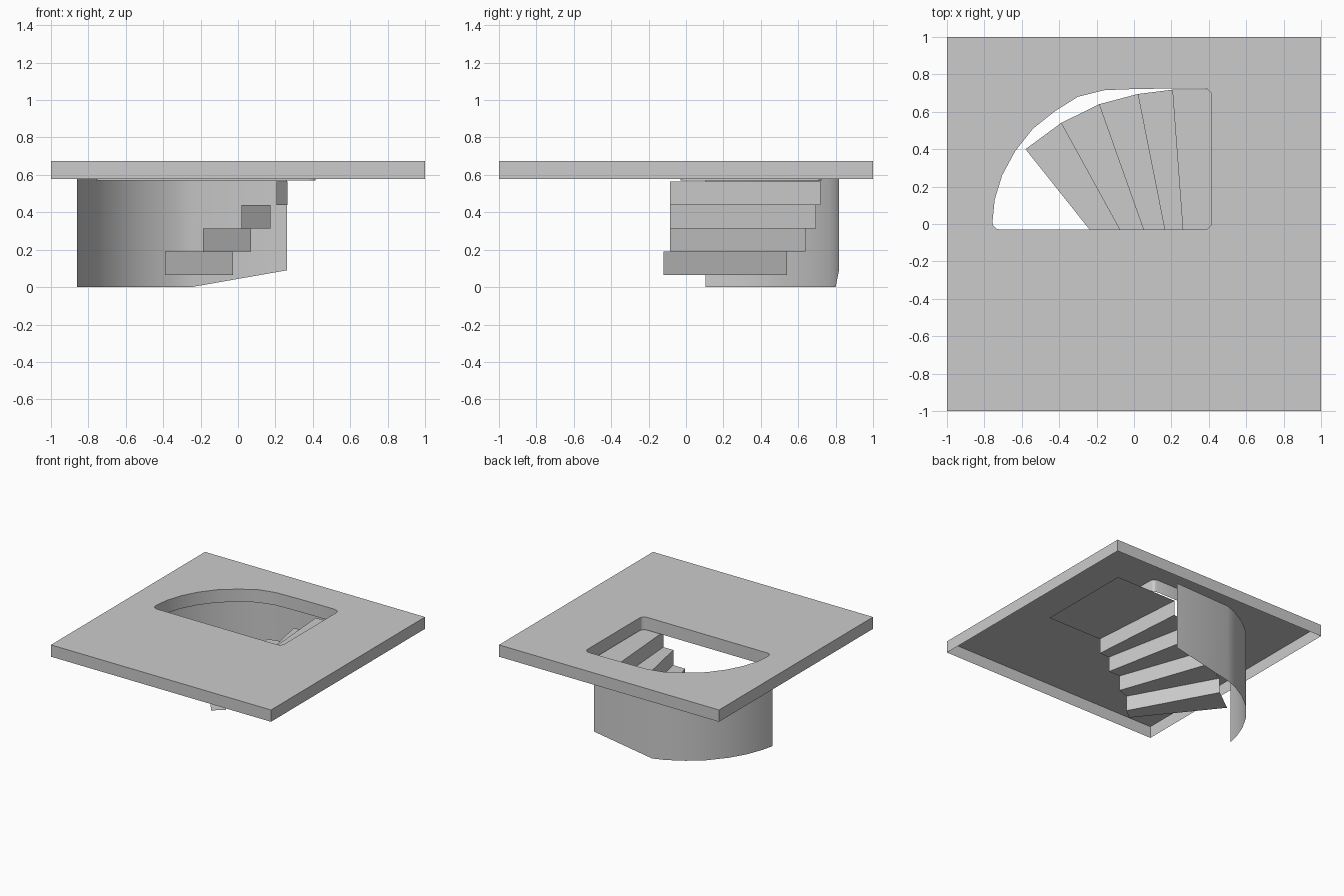
import bpy, bmesh, math
from mathutils import Vector

cube = bpy.data.objects.get("Cube")
if cube:
    bpy.data.objects.remove(cube, do_unlink=True)

gray = bpy.data.materials.new("plain_gray")
gray.use_nodes = True
gray.diffuse_color = (0.6, 0.6, 0.6, 1)
gray.node_tree.nodes["Principled BSDF"].inputs["Base Color"].default_value = (0.6, 0.6, 0.6, 1)


def finish(name, bm, smooth=False):
    mesh = bpy.data.meshes.new(name)
    bm.to_mesh(mesh)
    bm.free()
    mesh.materials.append(gray)
    obj = bpy.data.objects.new(name, mesh)
    bpy.context.collection.objects.link(obj)
    if smooth:
        bpy.ops.object.select_all(action='DESELECT')
        obj.select_set(True)
        bpy.context.view_layer.objects.active = obj
        bpy.ops.object.shade_smooth_by_angle(angle=math.radians(30))
    return obj


def ring(bm, points, z):
    return [bm.verts.new((x, y, z)) for x, y in points]


def skirt(bm, top, bottom, closed=True):
    """Join two rows of vertices with upright faces."""
    n = len(top)
    for i in range(n if closed else n - 1):
        j = (i + 1) % n
        bm.faces.new((bottom[i], bottom[j], top[j], top[i]))


def fillet(corner, radius, start):
    """Quarter-round points, counterclockwise from the start angle."""
    return [(corner[0] + radius * math.cos(math.radians(start + a)),
             corner[1] + radius * math.sin(math.radians(start + a)))
            for a in (0, 30, 60, 90)]


TOP, UNDER, RIM = 0.675, 0.578, 0.57

# Floor: thin top sheet with a stair opening, outer edges and opening edges
square = [(-1, -1), (1, -1), (1, 1), (-1, 1)]
opening = (fillet((0.375, 0.01), 0.04, -90) + fillet((0.375, 0.685), 0.04, 0)
           + [(0.2, 0.725), (-0.05, 0.72), (-0.16, 0.715), (-0.30, 0.68),
              (-0.42, 0.605), (-0.54, 0.51), (-0.635, 0.39), (-0.705, 0.26),
              (-0.745, 0.13)]
           + fillet((-0.717, 0.01), 0.04, 180))
bm = bmesh.new()
outer = ring(bm, square, TOP)
inner = ring(bm, opening, TOP)
edges = []
for loop in (outer, inner):
    edges += [bm.edges.new((loop[i - 1], loop[i])) for i in range(len(loop))]
bmesh.ops.triangle_fill(bm, use_beauty=True, use_dissolve=False, edges=edges, normal=Vector((0, 0, 1)))
skirt(bm, outer, ring(bm, square, UNDER))
low = ring(bm, opening, RIM)
skirt(bm, inner[::-1], low[::-1])
finish("floor_slab", bm, smooth=True)

# Winding stairs: each line is one step edge, from outer end to inner end
lines = [((-0.58, 0.40), (-0.11, -0.19)),
         ((-0.39, 0.54), (-0.027, -0.12)),
         ((-0.187, 0.64), (0.07, -0.085)),
         ((0.02, 0.695), (0.175, -0.085)),
         ((0.205, 0.718), (0.265, -0.085)),
         ((0.76, 0.718), (0.76, -0.085))]
BASE, RISE = 0.065, 0.1247
for i in range(len(lines) - 1):
    z = BASE + RISE * i
    bm = bmesh.new()
    front, back = ring(bm, lines[i], z), ring(bm, lines[i + 1], z)
    bm.faces.new((front[0], front[1], back[1], back[0]))
    if i:  # riser below this tread
        foot = ring(bm, lines[i], z - RISE)
        bm.faces.new((foot[0], foot[1], front[1], front[0]))
    finish("landing" if i == len(lines) - 2 else f"step_{i + 1}", bm)

# Curved stair wall: thin sheet whose lower edge climbs along the straight run
path = [(0.262, 0.818), (-0.25, 0.80), (-0.35, 0.765), (-0.48, 0.69),
        (-0.60, 0.595), (-0.715, 0.46), (-0.79, 0.33), (-0.84, 0.20),
        (-0.862, 0.105)]
bm = bmesh.new()
top, bottom = ring(bm, path, 0.65), ring(bm, path, 0)
bottom[0].co.z = 0.09
skirt(bm, top, bottom, closed=False)
finish("stair_wall", bm, smooth=True)
